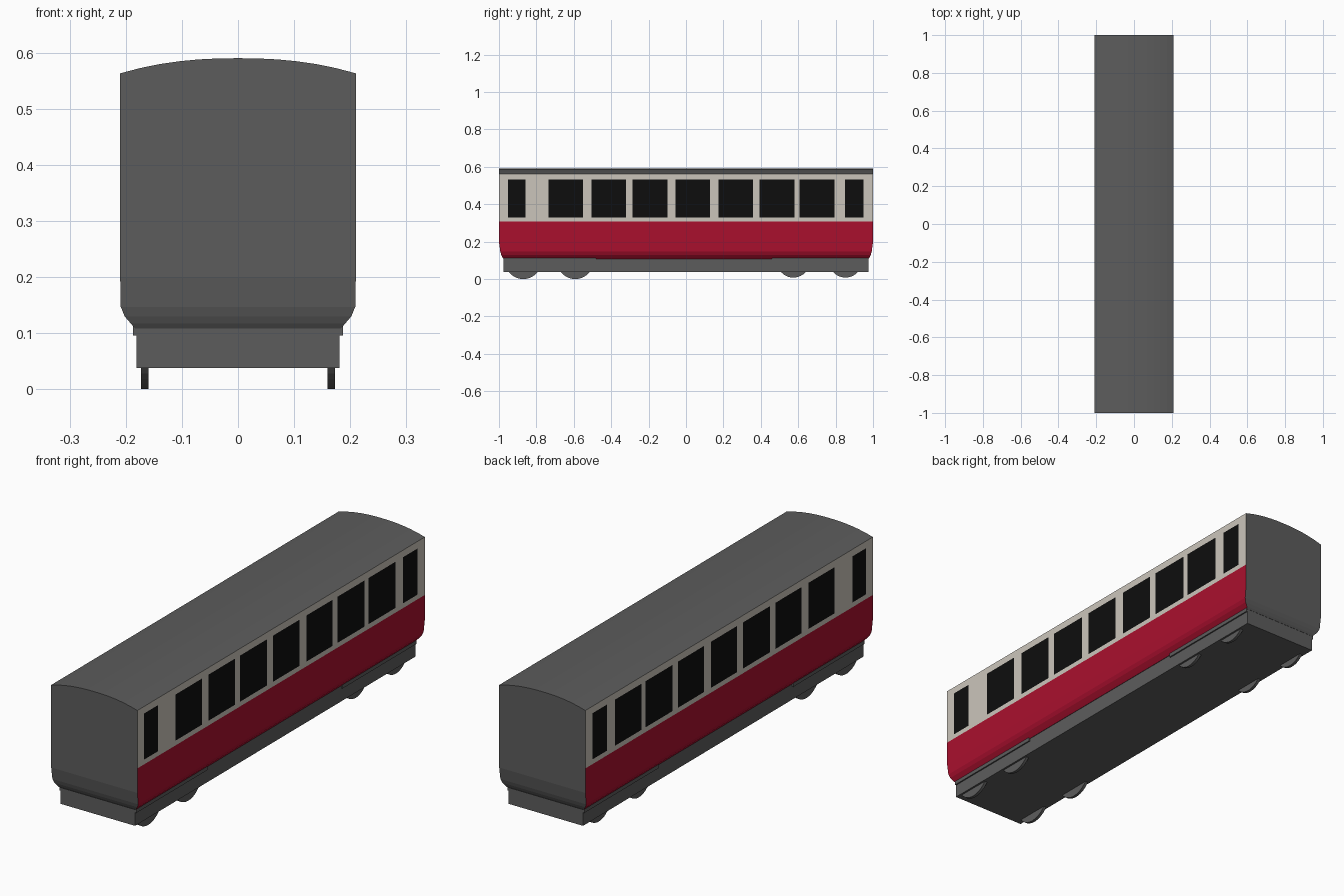
import bpy, bmesh, math
from mathutils import Matrix

if "Cube" in bpy.data.objects:
    bpy.data.objects.remove(bpy.data.objects["Cube"])


def material(name, rgb):
    m = bpy.data.materials.new(name)
    m.diffuse_color = (*rgb, 1)
    m.use_nodes = True
    m.node_tree.nodes["Principled BSDF"].inputs["Base Color"].default_value = m.diffuse_color
    return m


GREY = material("dark grey", (0.108, 0.108, 0.108))
CREAM = material("cream", (0.60, 0.56, 0.50))
RED = material("crimson", (0.40, 0.005, 0.027))
BLACK = material("window black", (0.004, 0.004, 0.004))


def make_object(name, bm, mats):
    bmesh.ops.remove_doubles(bm, verts=bm.verts, dist=1e-5)
    bmesh.ops.recalc_face_normals(bm, faces=bm.faces)
    mesh = bpy.data.meshes.new(name)
    bm.to_mesh(mesh)
    bm.free()
    for m in mats:
        mesh.materials.append(m)
    ob = bpy.data.objects.new(name, mesh)
    bpy.context.collection.objects.link(ob)
    return ob


def box(name, x, y, z, mat):
    bm = bmesh.new()
    bmesh.ops.create_cube(bm, size=1)
    for v in bm.verts:
        v.co = [r[0] + (c + 0.5) * (r[1] - r[0]) for c, r in zip(v.co, (x, y, z))]
    return make_object(name, bm, [mat])


# Window spans along the carriage
windows = [(-0.953, -0.857), (-0.734, -0.552), (-0.504, -0.322),
           (-0.285, -0.098), (-0.055, 0.127), (0.175, 0.357),
           (0.394, 0.581), (0.608, 0.795), (0.849, 0.95)]
cuts = [-1] + [y for w in windows for y in w] + [1]

# Body levels: height, half width, half length
WAIST, SILL, HEAD, EAVES, RIDGE = 0.308, 0.329, 0.532, 0.563, 0.59
levels = [(0.108, 0.183, 0.976), (0.117, 0.191, 0.982), (0.130, 0.202, 0.988),
          (0.147, 0.209, 0.993), (0.20, 0.21, 1), (WAIST, 0.21, 1),
          (SILL, 0.21, 1), (HEAD, 0.21, 1), (EAVES, 0.21, 1)]

bm = bmesh.new()
mats = [GREY, CREAM, RED, BLACK]


def face(points, index):
    f = bm.faces.new([bm.verts.new(p) for p in points])
    f.material_index = index


# Side panels with windows set into the skin, and tapered end walls
for (z0, x0, l0), (z1, x1, l1) in zip(levels, levels[1:]):
    for s in (-1, 1):
        for i, (a, b) in enumerate(zip(cuts, cuts[1:])):
            if z1 <= WAIST:
                index = 2
            elif z0 == SILL and i % 2 == 1:
                index = 3
            else:
                index = 1
            face([(s * x0, a * l0, z0), (s * x0, b * l0, z0),
                  (s * x1, b * l1, z1), (s * x1, a * l1, z1)], index)
        face([(-x0, s * l0, z0), (x0, s * l0, z0),
              (x1, s * l1, z1), (-x1, s * l1, z1)], 0)

# Arched roof with end caps
N = 12
arc = []
for i in range(N + 1):
    x = -0.21 + 0.42 * i / N
    arc.append((x, EAVES + (RIDGE - EAVES) * (1 - abs(x / 0.21) ** 2.3)))
for (xa, za), (xb, zb) in zip(arc, arc[1:]):
    face([(xa, -1, za), (xb, -1, zb), (xb, 1, zb), (xa, 1, za)], 0)
for y in (-1, 1):
    face([(x, y, z) for x, z in arc], 0)

# Floor
z, x, l = levels[0]
face([(-x, -l, z), (x, -l, z), (x, l, z), (-x, l, z)], 0)
make_object("carriage_body", bm, mats)

# Underframe and the step boards above the wheel pairs
box("underframe", (-0.181, 0.181), (-0.975, 0.975), (0.038, 0.112), GREY)
for side, s in (("left", -1), ("right", 1)):
    xs = sorted((s * 0.17, s * 0.187))
    box(f"front_step_board_{side}", xs, (-0.975, -0.48), (0.096, 0.113), GREY)
    box(f"rear_step_board_{side}", xs, (0.46, 0.975), (0.096, 0.113), GREY)

# Wheels: position along the carriage, radius, lowest point
wheels = [(-0.87, 0.097, 0.0), (-0.592, 0.097, 0.0),
          (0.574, 0.088, 0.008), (0.853, 0.088, 0.008)]
for n, (y, r, low) in enumerate(wheels):
    for side, s in (("left", -1), ("right", 1)):
        bm = bmesh.new()
        bmesh.ops.create_cone(
            bm, cap_ends=True, segments=40, radius1=r, radius2=r, depth=0.013,
            matrix=Matrix.Translation((s * 0.166, y, low + r))
            @ Matrix.Rotation(math.pi / 2, 4, 'Y'))
        make_object(f"wheel_{n + 1}_{side}", bm, [GREY])
